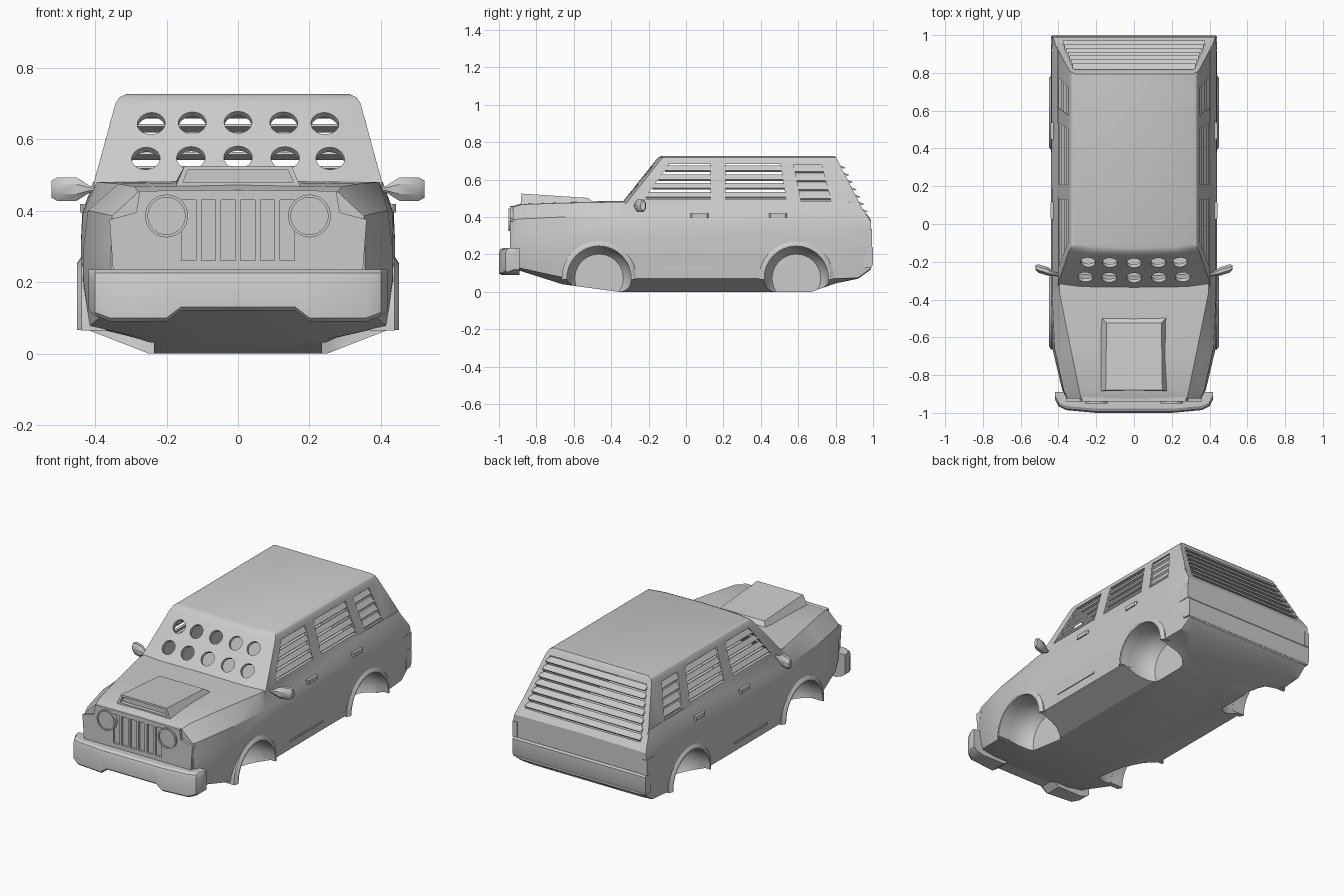
import bpy, bmesh, math
from mathutils import Vector

if "Cube" in bpy.data.objects:
    bpy.data.objects.remove(bpy.data.objects["Cube"])


def loft(name, rings):
    """Skin closed rings of equal length and cap both ends."""
    bm = bmesh.new()
    vs = [[bm.verts.new(p) for p in r] for r in rings]
    n = len(vs[0])
    for a, b in zip(vs, vs[1:]):
        for i in range(n):
            j = (i + 1) % n
            bm.faces.new((a[i], a[j], b[j], b[i]))
    bm.faces.new(vs[0])
    bm.faces.new(vs[-1])
    bmesh.ops.recalc_face_normals(bm, faces=bm.faces)
    me = bpy.data.meshes.new(name)
    bm.to_mesh(me)
    bm.free()
    ob = bpy.data.objects.new(name, me)
    bpy.context.collection.objects.link(ob)
    return ob


def box(name, x0, x1, y0, y1, z0, z1):
    return loft(name, [[(x, y0, z0), (x, y1, z0), (x, y1, z1), (x, y0, z1)] for x in (x0, x1)])


def cylinder(name, c, axis, sections, n=24):
    """Turned solid along an axis; sections are (offset, radius)."""
    axis = Vector(axis).normalized()
    u = axis.orthogonal().normalized()
    w = axis.cross(u)
    ang = [2 * math.pi * i / n for i in range(n)]
    return loft(name, [[Vector(c) + axis * d + (u * math.cos(a) + w * math.sin(a)) * r for a in ang]
                       for d, r in sections])


def boolean(ob, cutter, op='DIFFERENCE'):
    cutter.hide_render = True
    m = ob.modifiers.new("bool", 'BOOLEAN')
    m.operation, m.solver, m.object = op, 'EXACT', cutter
    bpy.context.view_layer.objects.active = ob
    bpy.ops.object.modifier_apply(modifier=m.name)
    bpy.data.objects.remove(cutter)


def mirrored(half):
    return half + [(-x, y, z) for x, y, z in reversed(half) if x > 1e-6]


def side_x(z):
    return 0.403 - (z - 0.48) * 0.273


def rear_y(z):
    return 0.925 - (z - 0.48) * 0.514


# Lower body: y, floor z, floor x, sill z, sill x, waist x, shoulder x, shoulder z, top x, top z
stations = [
    (-0.925, .12, .28, .14, .34, .355, .352, .385, .28, .452),
    (-0.88, .11, .27, .125, .36, .38, .372, .39, .29, .467),
    (-0.66, .04, .25, .077, .415, .432, .42, .40, .335, .475),
    (-0.36, .0, .25, .07, .43, .44, .434, .395, .395, .48),
    (0.67, .0, .25, .07, .43, .44, .436, .395, .405, .48),
    (0.80, .045, .27, .07, .43, .44, .436, .395, .405, .48),
    (0.92, .07, .35, .075, .425, .438, .436, .39, .405, .478),
    (0.99, .12, .38, .125, .42, .434, .434, .355, .43, .375)]
body = loft("car_body", [mirrored([
    (0, y, zf), (xf, y, zf), (xs, y, zs), (xw, y, .2), (xw, y, .3), (xsh, y, zsh), (xt, y, zt),
    (0, y, zt + .006)]) for y, zf, xf, zs, xs, xw, xsh, zsh, xt, zt in stations])


# Cabin: bowed windscreen, leaning sides, sloped tail
def cabin_ring(z, yf, yb, x):
    return mirrored([(0, yf - .025, z), (x * .7, yf - .018, z), (x, yf, z), (x, yb, z), (0, yb, z)])


boolean(body, loft("cabin", [cabin_ring(*r) for r in (
    (.42, -.36, .955, .405), (.48, -.315, .925, .403), (.70, -.14, .812, .343),
    (.717, -.125, .804, .332), (.727, -.105, .795, .31))]), 'UNION')
boolean(body, loft("cavity", [cabin_ring(*r) for r in (
    (.28, -.25, .90, .375), (.46, -.305, .90, .385), (.705, -.11, .79, .325))]))

# Rounded wheel wells and arch flares
for y in (-.465, .59):
    for s in (-1, 1):
        boolean(body, cylinder("well", (0, y, .072), (s, 0, 0), (
            (.235, .13), (.27, .155), (.31, .169), (.35, .174), (.55, .174))))
        arch = []
        for i in range(17):
            a = math.radians(-2 + 184 * i / 16)
            arch.append([(s * x, y + r * math.cos(a), .072 + r * math.sin(a))
                         for x, r in ((.37, .172), (.45, .172), (.45, .182), (.438, .20), (.37, .20))])
        loft("wheel_arch", arch)

# Side windows (y, z outlines); the quarter window is only recessed
windows = [
    ([(-.225, .495), (.13, .495), (.13, .682), (-.09, .682)], .10, 4),
    ([(.21, .495), (.535, .495), (.505, .682), (.21, .682)], .10, 4),
    ([(.615, .485), (.775, .485), (.725, .677), (.575, .677)], .011, 4)]
for pts, depth, count in windows:
    (y0, z0), (y1, _), (y2, z1), (y3, _) = pts
    for s in (-1, 1):
        boolean(body, loft("window", [[(s * (side_x(z) + d), y, z) for y, z in pts]
                                      for d in (-depth, .06)]))
        # Louvre slats
        for i in range(count):
            t = (i + .45) / count
            z = z0 + (z1 - z0) * t
            x = side_x(z)
            sec = [(x - .026, z + .012), (x - .016, z + .018), (x + .003, z - .008), (x - .005, z - .016)]
            ya, yb = y0 + (y3 - y0) * t, y1 + (y2 - y1) * t
            loft("side_louvre", [[(s * px, y, pz) for px, pz in sec] for y in (ya - .004, yb + .004)])

# Tailgate opening and louvres
boolean(body, loft("rear_window", [[(x, rear_y(z) + d, z) for x, z in (
    (-.375, .415), (.375, .415), (.315, .688), (-.315, .688))] for d in (-.1, .1)]))
for i in range(7):
    z = .432 + i * .039
    y, x = rear_y(z), .38 - (z - .415) * .22
    loft("rear_louvre", [[(px, y - .024, z + .008), (px, y - .018, z + .015),
                          (px, y + .022, z - .001), (px, y + .016, z - .008)] for px in (-x, x)])

# Windscreen holes, drilled square to the glass
for z, r, xs in ((.645, .039, (0, .128, .243)), (.547, .040, (0, .132, .258))):
    for x in sorted({s * v for v in xs for s in (-1, 1)}):
        y = -.335 + (z - .48) * .795
        boolean(body, cylinder("hole", (x, y, z), (0, -.78, .62), ((-.1, r), (.1, r)), 20))

# Grille panel with slots, and headlights
outline = [(0, .235), (.35, .235), (.36, .375), (.285, .395), (.275, .455), (0, .458)]
grille = loft("grille_panel", [mirrored([(x, y, z) for x, z in outline]) for y in (-.94, -.91)])
for i in range(6):
    x = (i - 2.5) * .055
    boolean(grille, box("slot", x - .02, x + .02, -.96, -.927, .26, .43))
for s in (-1, 1):
    lamp = cylinder("headlight", (s * .2, -.93, .385), (0, 1, 0), ((-.02, .06), (.02, .06)), 32)
    boolean(lamp, cylinder("lens_recess", (s * .2, -.95, .385), (0, 1, 0),
                           ((-.006, .052), (.006, .052)), 32))

# Front bumper, notched underneath, ends swept back
half = [(0, -1, .12), (.16, -1, .12), (.2, -1, .09), (.36, -.985, .09), (.40, -.965, .105),
        (.418, -.93, .12)]
line = [(-x, y, z) for x, y, z in reversed(half[1:])] + half
loft("front_bumper", [[(x, -.89, .235), (x, y + .022, .235), (x, y + .007, .226), (x, y, .21),
                       (x, y, zb + .01), (x, y + .012, zb), (x, -.89, zb)] for x, y, zb in line])

# Hood scoop with an open mouth
scoop = loft("hood_scoop", [
    [(-.18, -.885, .455), (.18, -.885, .455), (.18, -.485, .47), (-.18, -.485, .47)],
    [(-.15, -.88, .525), (.15, -.88, .525), (.145, -.525, .502), (-.145, -.525, .502)]])
boolean(scoop, loft("mouth", [[(-.155, y, .478), (.155, y, .478), (.14, y, .514), (-.14, y, .514)]
                              for y in (-.92, -.86)]))

# Rear bumper band
loft("rear_bumper", [[(-.436, .95, z), (.436, .95, z), (.434, y, z), (-.434, y, z)]
                     for z, y in ((.13, .992), (.15, 1.0), (.235, 1.0), (.245, .992))])

for s in (-1, 1):
    # Wrap-round tail lamps
    box("tail_lamp", s * .41, s * .440, .92, .994, .245, .335)
    # Door handles
    for y in (.025, .445):
        loft("door_handle", [[(s * x, y + e, .395), (s * x, y + .095 - e, .395),
                              (s * x, y + .095 - e, .418), (s * x, y + e, .418)]
                             for x, e in ((.40, 0), (.434, 0), (.442, .008))])
    # Sill strip
    box("sill_strip", s * .42, s * .439, -.14, .17, .118, .128)
    # Door mirrors on a stalk
    rings = []
    for x, y, ry, rz in ((.37, -.275, .01, .01), (.415, -.265, .011, .01), (.438, -.258, .018, .026),
                         (.453, -.252, .024, .036), (.505, -.236, .024, .036), (.522, -.23, .014, .026)):
        rings.append([(s * x, y + ry * math.cos(a), .46 + rz * math.sin(a))
                      for a in (math.pi * (k + .5) / 4 for k in range(8))])
    loft("door_mirror", rings)

# Smooth shading with sharp edges kept
bpy.ops.object.select_all(action='SELECT')
bpy.context.view_layer.objects.active = body
bpy.ops.object.shade_smooth_by_angle(angle=math.radians(30))
